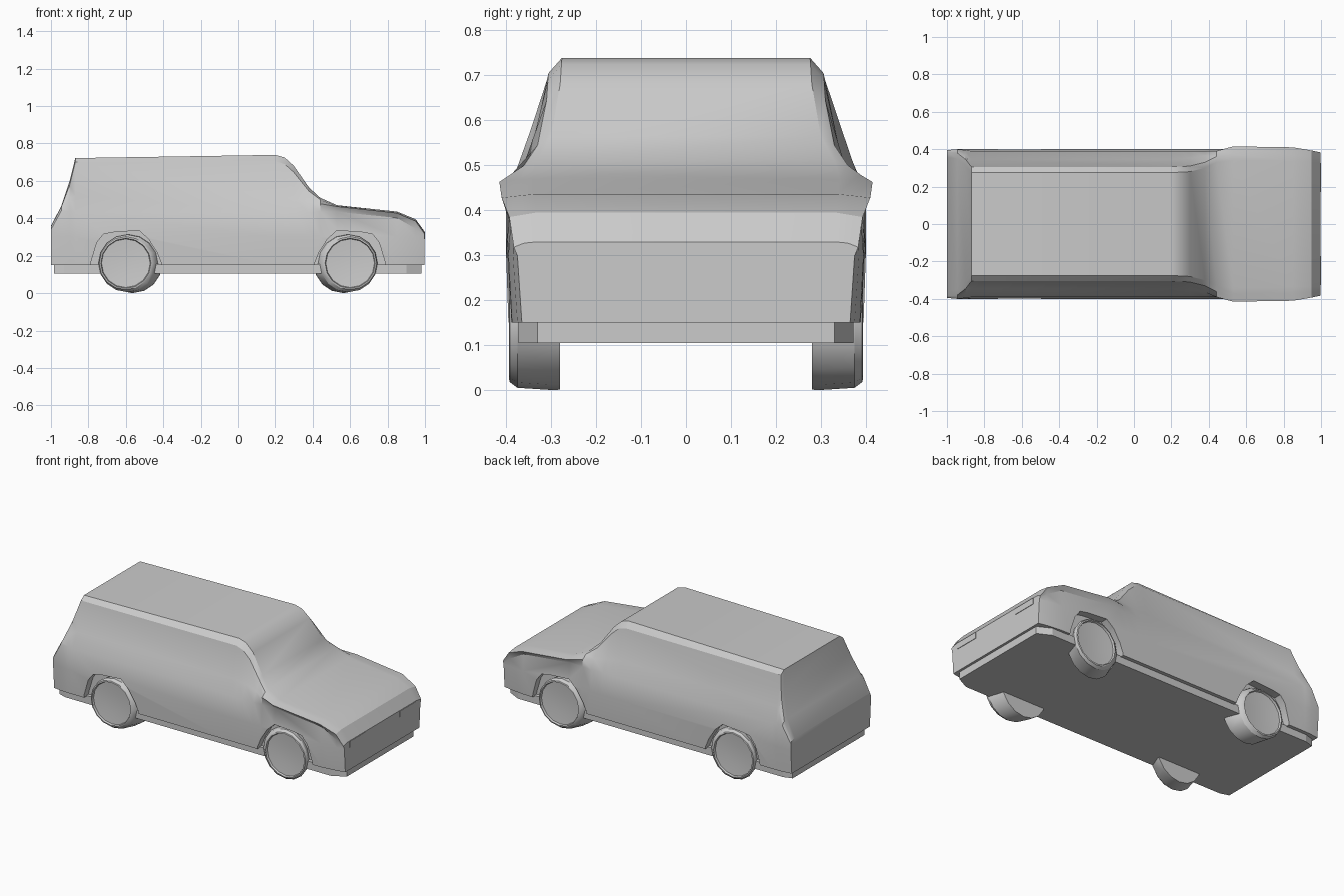
import bpy, bmesh
from math import cos, sin, pi, radians

if "Cube" in bpy.data.objects:
    bpy.data.objects.remove(bpy.data.objects["Cube"])


def make(name, verts, faces, smooth=True):
    me = bpy.data.meshes.new(name)
    me.from_pydata(verts, [], faces)
    bm = bmesh.new()
    bm.from_mesh(me)
    bmesh.ops.recalc_face_normals(bm, faces=bm.faces)
    bm.to_mesh(me)
    bm.free()
    ob = bpy.data.objects.new(name, me)
    bpy.context.collection.objects.link(ob)
    if smooth:
        smooth_object(ob)
    return ob


def smooth_object(ob):
    bpy.ops.object.select_all(action='DESELECT')
    ob.select_set(True)
    bpy.context.view_layer.objects.active = ob
    bpy.ops.object.shade_smooth_by_angle(angle=radians(28))


def loft(name, rings, smooth=True):
    n = len(rings[0])
    verts = [p for r in rings for p in r]
    faces = [(k * n + i, k * n + (i + 1) % n, (k + 1) * n + (i + 1) % n, (k + 1) * n + i)
             for k in range(len(rings) - 1) for i in range(n)]
    faces += [tuple(range(n)), tuple(range(len(verts) - n, len(verts)))]
    return make(name, verts, faces, smooth)


def prism_y(name, outline, y0, y1):
    return loft(name, [[(x, y, z) for x, z in outline] for y in (y0, y1)], False)


# Body stations: x, sill y, flank y, shoulder y/z, belt y/z, roof edge y/z, top z
stations = [
    (-1.0, .385, .395, .395, .34, .39, .35, .385, .355, .36),
    (-.945, .393, .40, .40, .44, .39, .455, .38, .46, .465),
    (-.90, .395, .40, .395, .44, .37, .51, .345, .58, .60),
    (-.87, .395, .40, .39, .43, .345, .52, .306, .70, .722),
    (.20, .395, .40, .39, .43, .345, .515, .306, .705, .739),
    (.25, .395, .40, .39, .43, .347, .51, .307, .69, .725),
    (.30, .395, .40, .39, .43, .352, .505, .31, .645, .68),
    (.38, .395, .40, .39, .43, .365, .49, .33, .545, .565),
    (.44, .395, .40, .39, .435, .39, .478, .36, .50, .51),
    (.53, .395, .40, .39, .435, .415, .463, .372, .468, .47),
    (.85, .387, .395, .388, .402, .41, .428, .367, .433, .436),
    (.95, .375, .385, .383, .345, .393, .385, .363, .39, .395),
    (.997, .365, .375, .377, .303, .383, .318, .36, .327, .33),
]
rings = []
for x, ay, by, cy, cz, dy, dz, ey, ez, fz in stations:
    half = [(ay, .15), (by, .30), (cy, cz), (dy, dz), (ey, ez), (ey - .03, fz)]
    rings.append([(x, y, z) for y, z in half] + [(x, -y, z) for y, z in reversed(half)])
body = loft("car_body", rings, False)

# Shallow wheel arch recesses
arch = [(-.19, .10), (-.185, .17), (-.155, .27), (-.12, .315), (-.07, .325),
        (.07, .335), (.12, .29), (.165, .22), (.19, .16), (.195, .10)]
for cx, flip in ((-.6, 1), (.6, -1)):
    for side in (-1, 1):
        cutter = prism_y("arch_cutter", [(cx + flip * x, z) for x, z in arch],
                         side * .35, side * .5)
        cutter.hide_render = True
        mod = body.modifiers.new("arch", 'BOOLEAN')
        mod.operation = 'DIFFERENCE'
        mod.solver = 'EXACT'
        mod.object = cutter
        bpy.context.view_layer.objects.active = body
        body.select_set(True)
        bpy.ops.object.modifier_apply(modifier=mod.name)
        bpy.data.objects.remove(cutter)
smooth_object(body)

# Flat underbody with tapered ends
plan = [(-.985, .355), (-.93, .372), (.90, .372), (.982, .33)]
plan = plan + [(x, -y) for x, y in reversed(plan)]
loft("underbody", [[(x, y, z) for x, y in plan] for z in (.105, .155)], False)

# Wheels: tyre leaning toward the car middle, dished hub
SIDES = 16
wheel_profile = [(.28, .155, 1), (.30, .156, .9), (.375, .154, .2), (.392, .142, 0),
                 (.394, .134, 0), (.382, .130, 0), (.376, .06, 0)]
for cx, name in ((-.6, "rear"), (.6, "front")):
    for side, hand in ((-1, "right"), (1, "left")):
        rings = []
        for y, r, lean in wheel_profile:
            mx = cx * (1 - .065 * lean)
            mz = .160 - .004 * lean
            rings.append([(mx + r * cos(2 * pi * i / SIDES), side * y,
                           mz + r * sin(2 * pi * i / SIDES)) for i in range(SIDES)])
        loft(f"{name}_{hand}_wheel", rings)

# Headlight panels
for side, hand in ((-1, "right"), (1, "left")):
    y0, y1 = side * .17, side * .325
    loft(f"{hand}_headlight", [[(x, y0, .29), (x, y1, .29), (x, y1, .328), (x, y0, .328)]
                               for x in (.985, 1.0)], False)
